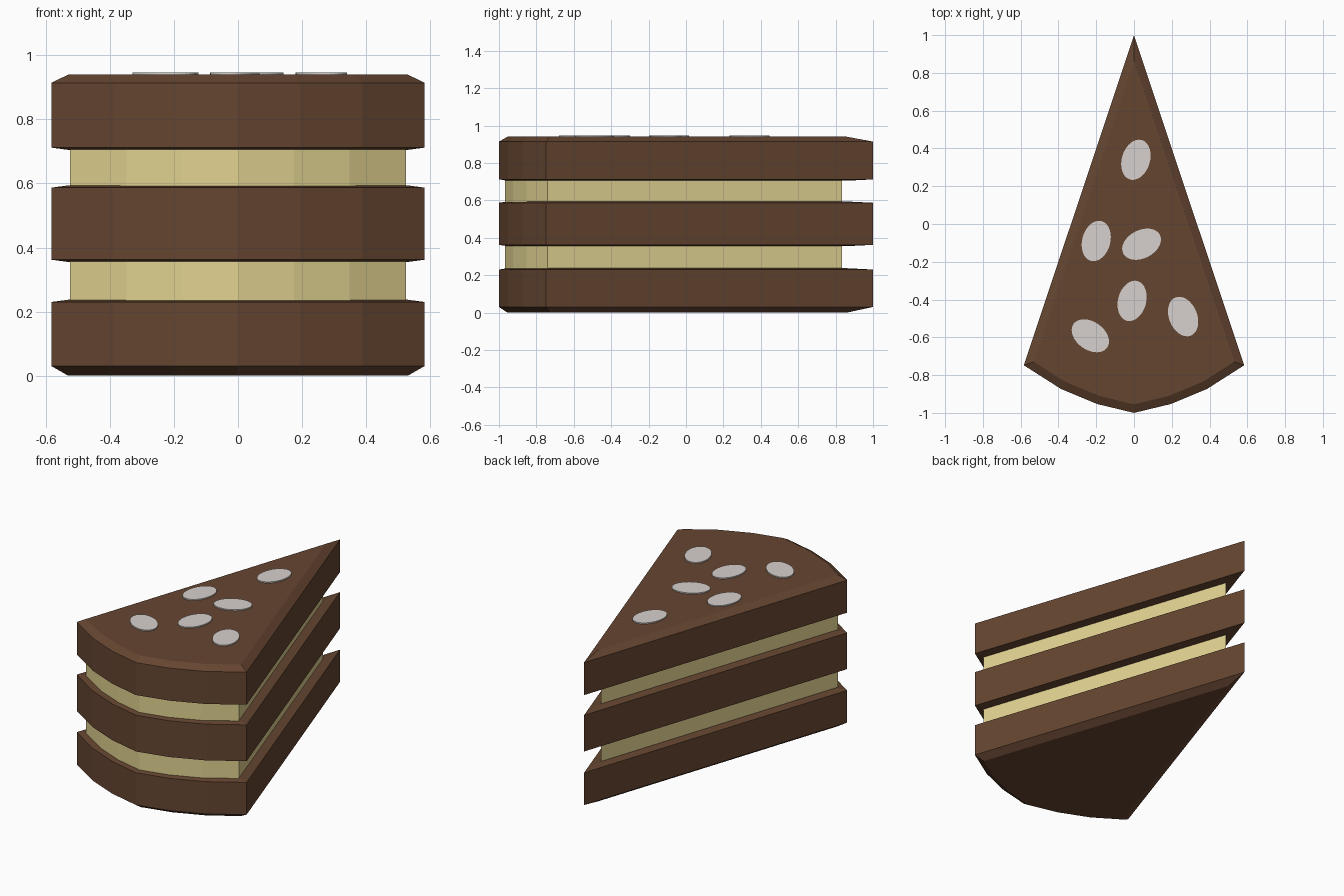
import bpy, bmesh, math
from mathutils import Vector

if "Cube" in bpy.data.objects:
    bpy.data.objects.remove(bpy.data.objects["Cube"], do_unlink=True)


def make_material(name, rgb):
    mat = bpy.data.materials.new(name)
    mat.use_nodes = True
    mat.diffuse_color = (*rgb, 1)
    mat.node_tree.nodes["Principled BSDF"].inputs["Base Color"].default_value = (*rgb, 1)
    return mat


brown = make_material("chocolate brown", (0.130, 0.060, 0.030))
cream = make_material("pale cream", (0.75, 0.64, 0.28))
ivory = make_material("almond ivory", (0.68, 0.64, 0.62))


def loft(name, rings, mat):
    """Join matching (outline, height) rings into a closed solid."""
    bm = bmesh.new()
    loops = [[bm.verts.new((p.x, p.y, z)) for p in outline] for outline, z in rings]
    for low, high in zip(loops, loops[1:]):
        for i in range(len(low)):
            j = (i + 1) % len(low)
            bm.faces.new((low[i], low[j], high[j], high[i]))
    bm.faces.new(loops[0][::-1])
    bm.faces.new(loops[-1])
    bmesh.ops.recalc_face_normals(bm, faces=bm.faces)
    mesh = bpy.data.meshes.new(name)
    bm.to_mesh(mesh)
    bm.free()
    mesh.materials.append(mat)
    obj = bpy.data.objects.new(name, mesh)
    bpy.context.collection.objects.link(obj)
    return obj


def inset(outline, d):
    """Move every edge of a counter-clockwise outline inwards by d."""
    result = []
    for i, p in enumerate(outline):
        a = (p - outline[i - 1]).normalized()
        b = (outline[(i + 1) % len(outline)] - p).normalized()
        na, nb = Vector((-a.y, a.x)), Vector((-b.y, b.x))
        result.append(p + (na + nb) * d / (1 + na.dot(nb)))
    return result


# Wedge outline: tip at the back, faceted arc at the front
half = [Vector(p) for p in ((0.195, -0.953), (0.387, -0.873), (0.583, -0.748))]
wedge = ([Vector((-p.x, p.y)) for p in reversed(half)]
         + [Vector((0, -1))] + half + [Vector((0, 1))])
wedge_inset = inset(wedge, 0.044)
filling = [p * 0.9 + Vector((0, -0.067)) for p in wedge]

# Sponge layers with bevelled rims: bottom, lower rim, upper rim, top
for name, heights in (("bottom_sponge", (0, 0.03, 0.23, 0.237)),
                      ("middle_sponge", (0.355, 0.362, 0.587, 0.594)),
                      ("top_sponge", (0.705, 0.712, 0.914, 0.94))):
    outlines = (wedge_inset, wedge, wedge, wedge_inset)
    loft(name, list(zip(outlines, heights)), brown)

# Cream between the sponges
loft("lower_cream", [(filling, 0.235), (filling, 0.357)], cream)
loft("upper_cream", [(filling, 0.592), (filling, 0.707)], cream)

# Almond flakes: centre x, centre y, turn in degrees
flakes = ((0.01, 0.34, 73), (-0.20, -0.09, 75), (0.04, -0.107, 27),
          (-0.01, -0.407, 75), (0.26, -0.49, 112), (-0.231, -0.592, -35))
oval = [Vector((0.109 * math.cos(t), 0.0745 * math.sin(t)))
        for t in (math.tau * i / 32 for i in range(32))]
for n, (x, y, turn) in enumerate(flakes, 1):
    flake = loft(f"almond_flake_{n}", [(oval, 0), (oval, 0.009)], ivory)
    flake.location = (x, y, 0.938)
    flake.rotation_euler.z = math.radians(turn)
